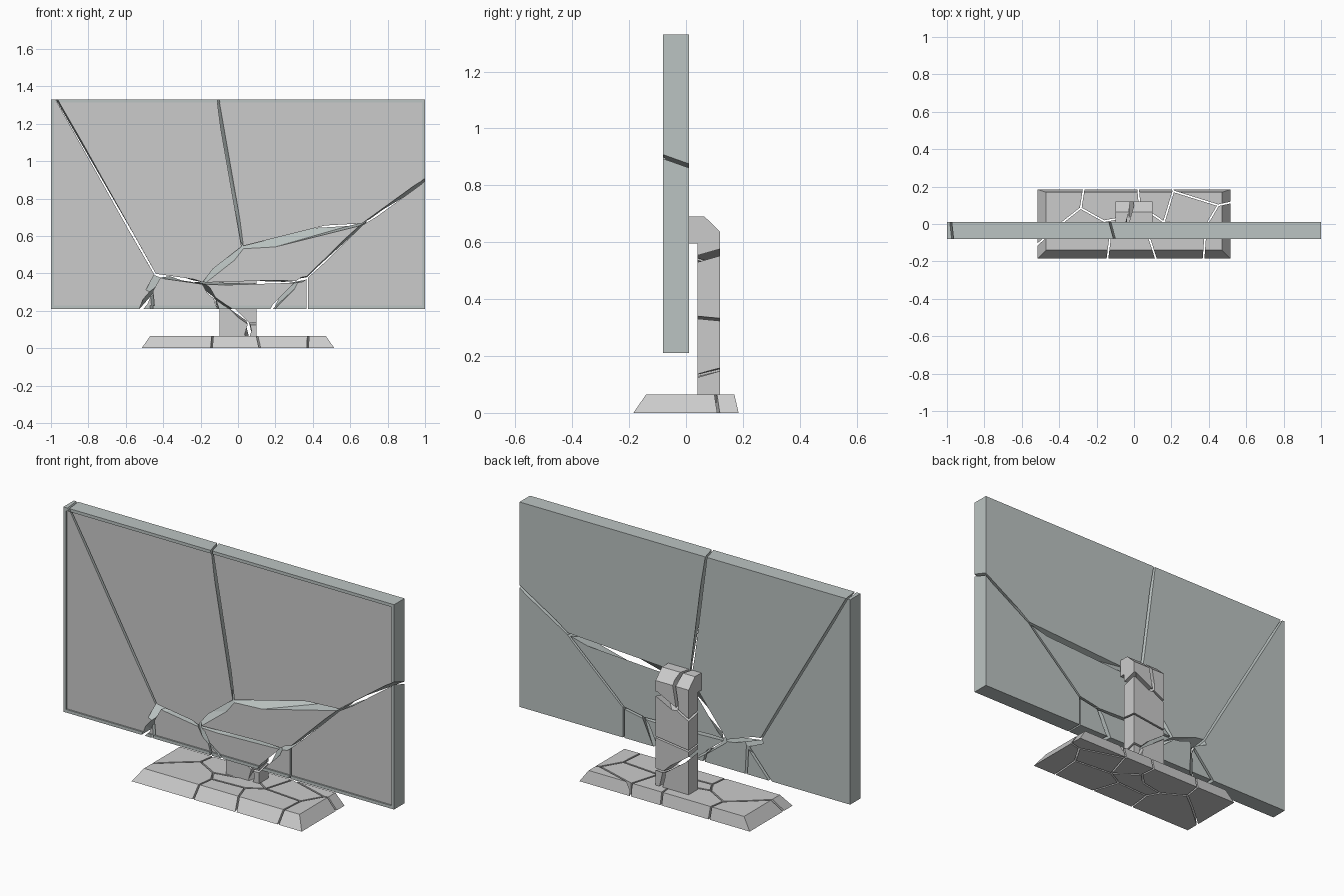
import bpy, bmesh
from mathutils import Vector

if "Cube" in bpy.data.objects:
    bpy.data.objects.remove(bpy.data.objects["Cube"])

GAP = 0.009


def add_object(name, bm):
    bmesh.ops.recalc_face_normals(bm, faces=bm.faces)
    mesh = bpy.data.meshes.new(name)
    bm.to_mesh(mesh)
    bm.free()
    obj = bpy.data.objects.new(name, mesh)
    bpy.context.scene.collection.objects.link(obj)
    return obj


def loft(bm, lower, upper):
    """Closed solid between two matching outlines."""
    a = [bm.verts.new(p) for p in lower]
    b = [bm.verts.new(p) for p in upper]
    n = len(a)
    faces = [bm.faces.new(a), bm.faces.new(b)]
    for i in range(n):
        bm.faces.new((a[i], a[(i + 1) % n], b[(i + 1) % n], b[i]))
    return faces


def rect(x0, x1, y0, y1):
    return [(x0, y0), (x1, y0), (x1, y1), (x0, y1)]


def slab(a0, b0, a1, b1):
    """Thin wedge along one crack, from its near edge a0-b0 to its far edge a1-b1."""
    normal = (b0 + b1 - a0 - a1).cross(a1 + b1 - a0 - b0).normalized() * GAP / 2
    along = (b0 + b1 - a0 - a1).normalized() * 0.004
    pts = []
    for near, far, s in ((a0, a1, -1), (b0, b1, 1)):
        d = (far - near) * 0.3
        for p in (near - d, far + d):
            pts += [p + along * s + normal, p + along * s - normal]
    bm = bmesh.new()
    for p in pts:
        bm.verts.new(p)
    bmesh.ops.convex_hull(bm, input=bm.verts)
    cutter = add_object("crack_cutter", bm)
    cutter.hide_render = True
    return cutter


def fracture(obj, nodes, links, place):
    """Cut a gap along every link; nodes hold near (u, v) and optional far (u, v)."""
    cutters = []
    for link in links.split():
        a, b = nodes[link[0]], nodes[link[1]]
        cutter = slab(place(a[:2], 0), place(b[:2], 0), place(a[-2:], 1), place(b[-2:], 1))
        mod = obj.modifiers.new("crack", 'BOOLEAN')
        mod.operation, mod.solver, mod.object = 'DIFFERENCE', 'EXACT', cutter
        cutters.append(cutter)
    deps = bpy.context.evaluated_depsgraph_get()
    mesh = bpy.data.meshes.new_from_object(obj.evaluated_get(deps))
    obj.modifiers.clear()
    obj.data = mesh
    for c in cutters:
        bpy.data.objects.remove(c)


# display panel with a recessed screen
bm = bmesh.new()
outline = rect(-1, 1, 0.21, 1.33)
front = loft(bm, [(x, -0.08, z) for x, z in outline], [(x, 0.01, z) for x, z in outline])[0]
bmesh.ops.recalc_face_normals(bm, faces=bm.faces)
bmesh.ops.inset_region(bm, faces=[front], thickness=0.024)
screen = bmesh.ops.extrude_discrete_faces(bm, faces=[front])["faces"][0]
bmesh.ops.translate(bm, verts=screen.verts, vec=(0, 0.008, 0))
screen.material_index = 1
panel = add_object("display_panel", bm)
for name, col in (("housing_grey", (0.5, 0.55, 0.54, 1)), ("screen_grey", (0.62, 0.63, 0.65, 1))):
    mat = bpy.data.materials.new(name)
    mat.diffuse_color = col
    mat.use_nodes = True
    mat.node_tree.nodes["Principled BSDF"].inputs["Base Color"].default_value = mat.diffuse_color
    panel.data.materials.append(mat)

# panel cracks: front x, z and back x, z
panel_nodes = {
    'A': (-.981, 1.35, -.991, 1.35), 'B': (-.44, .39, -.46, .425),
    'C': (-.18, .345, -.25, .36), 'D': (-.108, 1.35, -.132, 1.35),
    'E': (.03, .53, -.03, .625), 'F': (.66, .66, .71, .688),
    'G': (1.02, .914, 1.02, .882), 'H': (.37, .38, .37, .375),
    'I': (.37, .19), 'J': (.32, .355, .25, .35), 'K': (.17, .19, .16, .19),
    'L': (-.125, .27, -.13, .26), 'M': (-.01, .19, -.03, .19),
    'N': (-.1, .19, -.11, .19), 'O': (-.47, .30, -.38, .37),
    'P': (-.46, .19, -.37, .19), 'Q': (-.53, .19, -.53, .19)}
fracture(panel, panel_nodes, "AB BC DE EF FG EC CJ JH FH HI JK CL LM LN BO OP OQ",
         lambda p, far: Vector((p[0], 0.01 if far else -0.08, p[1])))

# neck: bent side profile with a chamfered upper corner
bm = bmesh.new()
profile = [(0.01, 0.69), (0.065, 0.69), (0.12, 0.637), (0.12, 0.065),
           (0.04, 0.065), (0.04, 0.595), (0.01, 0.595)]
loft(bm, [(-0.1, y, z) for y, z in profile], [(0.1, y, z) for y, z in profile])
neck = add_object("stand_neck", bm)

neck_nodes = {
    'A': (.12, .54, .12, .57), 'B': (-.03, .54, -.03, .51), 'C': (-.03, .72, .0, .72),
    'D': (-.12, .48, -.12, .46), 'E': (.12, .34, .12, .33), 'F': (-.12, .31, -.12, .3),
    'G': (.12, .125, .12, .155), 'H': (.06, .125, .05, .15), 'I': (.045, .04, .07, .04),
    'J': (-.12, .295, -.12, .28)}
fracture(neck, neck_nodes, "AB BC BD EF GH HI HJ",
         lambda p, far: Vector((p[0], 0.125 if far else 0.02, p[1])))

# base: tapered slab
bm = bmesh.new()
loft(bm, [(x, y, 0) for x, y in rect(-0.515, 0.515, -0.185, 0.185)],
     [(x, y, 0.065) for x, y in rect(-0.47, 0.47, -0.14, 0.17)])
base = add_object("stand_base", bm)

# base cracks: x, y seen from above
base_nodes = {
    'A': (-.265, .21), 'B': (-.285, .085), 'C': (-.16, .015), 'D': (-.38, .01),
    'E': (-.54, -.13), 'F': (-.125, -.05), 'G': (-.145, -.21), 'H': (.07, -.04),
    'I': (.125, -.21), 'J': (.16, .01), 'K': (.21, .175), 'L': (.2, .21),
    'M': (.45, .1), 'N': (.54, .12), 'O': (.385, -.01), 'P': (.37, -.21),
    'Q': (.02, .21), 'R': (.03, .1), 'S': (-.03, .04)}
fracture(base, base_nodes, "AB BC BD DE CF FG FH HI HJ JK KL KM MN MO OP JO QR RS SC RJ",
         lambda p, far: Vector((p[0], p[1], 0.065 if far else 0)))
